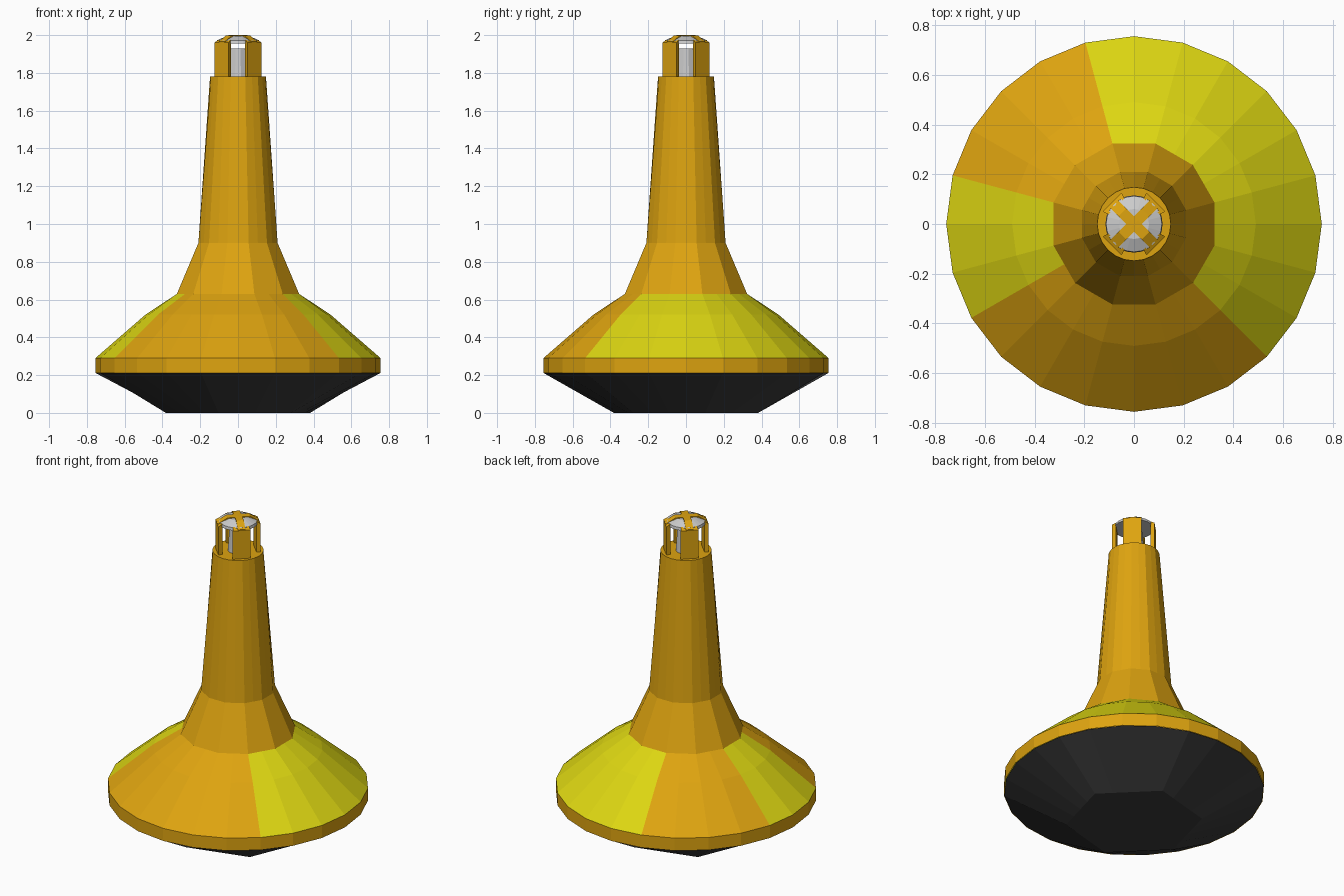
import bpy, bmesh
from math import sin, cos, pi, radians

if "Cube" in bpy.data.objects:
    bpy.data.objects.remove(bpy.data.objects["Cube"])

SEG = 24


def material(name, rgb):
    m = bpy.data.materials.new(name)
    m.diffuse_color = (*rgb, 1)
    m.use_nodes = True
    m.node_tree.nodes["Principled BSDF"].inputs["Base Color"].default_value = m.diffuse_color
    return m


ORANGE = material("orange_paint", (0.73, 0.37, 0.005))
YELLOW = material("yellow_paint", (0.73, 0.68, 0.006))
DARK = material("dark_hull", (0.045, 0.045, 0.045))


def ring_radius(radius, sides, angle):
    # radius of a regular polygon (first corner at 15 degrees) at this angle
    step = 2 * pi / sides
    local = (angle - radians(15) + 1e-6) % step - step / 2
    return radius * cos(step / 2) / cos(local)


def loft(name, rings, mats=(), pick=None, bottom=True, top=True):
    # rings: (z, radius, polygon sides)
    bm = bmesh.new()
    loops = []
    for z, r, n in rings:
        loop = []
        for i in range(SEG):
            a = 2 * pi * i / SEG
            rr = ring_radius(r, n, a)
            loop.append(bm.verts.new((rr * cos(a), rr * sin(a), z)))
        loops.append(loop)
    for lo, hi in zip(loops, loops[1:]):
        for i in range(SEG):
            j = (i + 1) % SEG
            f = bm.faces.new((lo[i], lo[j], hi[j], hi[i]))
            if pick:
                f.material_index = pick((i + 0.5) * 360 / SEG)
    if bottom:
        bm.faces.new(loops[0][::-1])
    if top:
        bm.faces.new(loops[-1])
    return finish(name, bm, mats)


def finish(name, bm, mats):
    bmesh.ops.recalc_face_normals(bm, faces=bm.faces)
    me = bpy.data.meshes.new(name)
    bm.to_mesh(me)
    bm.free()
    for m in mats:
        me.materials.append(m)
    ob = bpy.data.objects.new(name, me)
    bpy.context.collection.objects.link(ob)
    return ob


def sweep_block(name, profile, widths, angle, mat):
    # radial (r, z) outline given a half width at each point, turned about z
    bm = bmesh.new()
    sides = []
    for s in (-1, 1):
        sides.append([bm.verts.new((r * cos(angle) - s * w * sin(angle),
                                    r * sin(angle) + s * w * cos(angle), z))
                      for (r, z), w in zip(profile, widths)])
    n = len(profile)
    bm.faces.new(sides[0])
    bm.faces.new(sides[1][::-1])
    for i in range(n):
        j = (i + 1) % n
        bm.faces.new((sides[0][i], sides[0][j], sides[1][j], sides[1][i]))
    return finish(name, bm, [mat])


def deck_colour(deg):
    # orange front and rear-left panels, yellow elsewhere
    return 0 if 210 < deg < 315 or 105 < deg < 165 else 1


# Float body
loft("lower_hull", [(0, 0.395, 6), (0.21, 0.752, 24)], [DARK], top=False)
loft("rim_band", [(0.21, 0.755, 24), (0.29, 0.755, 24)], [ORANGE], bottom=False, top=False)
loft("sloping_deck", [(0.29, 0.755, 24), (0.52, 0.49, 24), (0.63, 0.335, 12)],
     [ORANGE, YELLOW], deck_colour, bottom=False, top=False)

# Flared collar and tapering mast
loft("mast", [(0.63, 0.335, 12), (0.9, 0.217, 12), (1.78, 0.148, 24)], [ORANGE], bottom=False)

# Lantern: lens, four corner posts, domed cap with crossing straps
loft("lens", [(1.78, 0.06, 12), (1.93, 0.05, 12)], bottom=False)
loft("lantern_cap", [(1.955, 0.115, 24), (1.972, 0.112, 24), (1.995, 0.06, 24)])
for k in range(4):
    a = radians(45 + 90 * k)
    sweep_block(f"lantern_post_{k + 1}",
                [(0.100, 1.78), (0.124, 1.78), (0.124, 1.96), (0.100, 1.975)],
                [0.046, 0.053, 0.053, 0.046], a, ORANGE)
    sweep_block(f"cap_strap_{k + 1}",
                [(0, 1.97), (0.12, 1.955), (0.122, 1.965), (0.066, 1.999), (0, 2.0)],
                [0.022] * 5, a, ORANGE)
